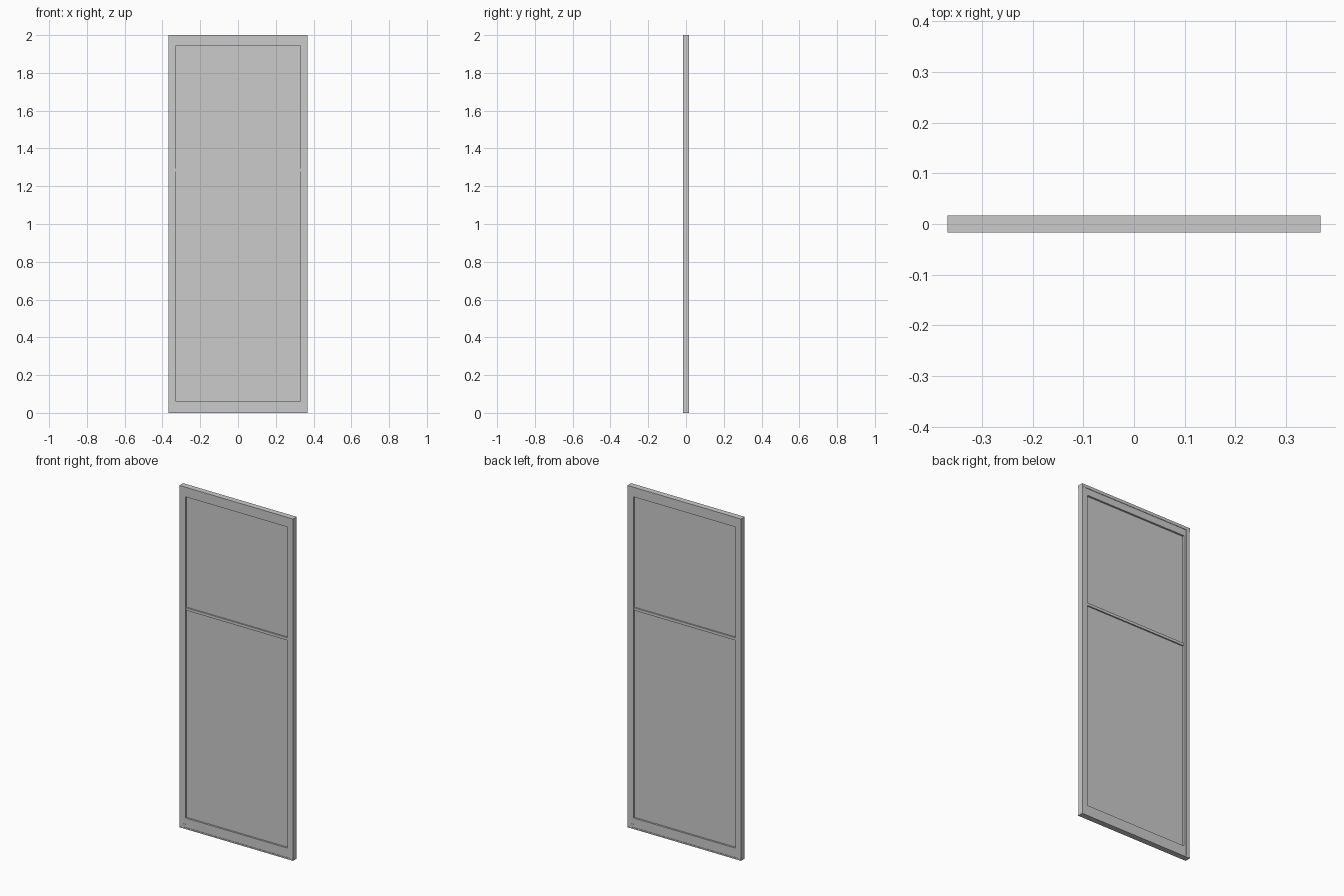
import bpy, bmesh
from mathutils import Vector

if "Cube" in bpy.data.objects:
    bpy.data.objects.remove(bpy.data.objects["Cube"])

W = 0.368    # half width of the outer frame
J = 0.345    # inner edge of the jambs
S = 0.33     # inner edge of the stiles


def box(name, x0, x1, z0, z1, half_depth, bevel=0.0):
    """Box centred on y = 0, spanning the given x and z ranges."""
    bm = bmesh.new()
    bmesh.ops.create_cube(bm, size=1)
    for v in bm.verts:
        v.co = Vector((x0 + (v.co.x + 0.5) * (x1 - x0),
                       v.co.y * 2 * half_depth,
                       z0 + (v.co.z + 0.5) * (z1 - z0)))
    me = bpy.data.meshes.new(name)
    bm.to_mesh(me)
    bm.free()
    ob = bpy.data.objects.new(name, me)
    bpy.context.collection.objects.link(ob)
    if bevel:
        mod = ob.modifiers.new("edge", 'BEVEL')
        mod.width = bevel
        mod.segments = 1
    return ob


# Outer frame: head, sill and two jambs
box("head", -W, W, 1.982, 2.0, 0.017)
box("sill", -W, W, 0.0, 0.008, 0.017)
for side, s in (("left", -1), ("right", 1)):
    box(side + "_jamb", min(s * J, s * W), max(s * J, s * W), 0.008, 1.982, 0.0165)
    # Door stile, stepped back from the jamb
    box(side + "_stile", min(s * S, s * J), max(s * S, s * J), 0.026, 1.982, 0.0135)

# Door rails
box("top_rail", -S, S, 1.942, 1.982, 0.0145)
box("middle_rail", -S, S, 1.277, 1.293, 0.0115)
box("bottom_rail", -S, S, 0.026, 0.063, 0.0145)
box("kick_strip", -J, J, 0.008, 0.026, 0.0145)

# Upper and lower infill panels
box("upper_panel", -S, S, 1.293, 1.942, 0.004)
box("lower_panel", -S, S, 0.063, 1.277, 0.004)
